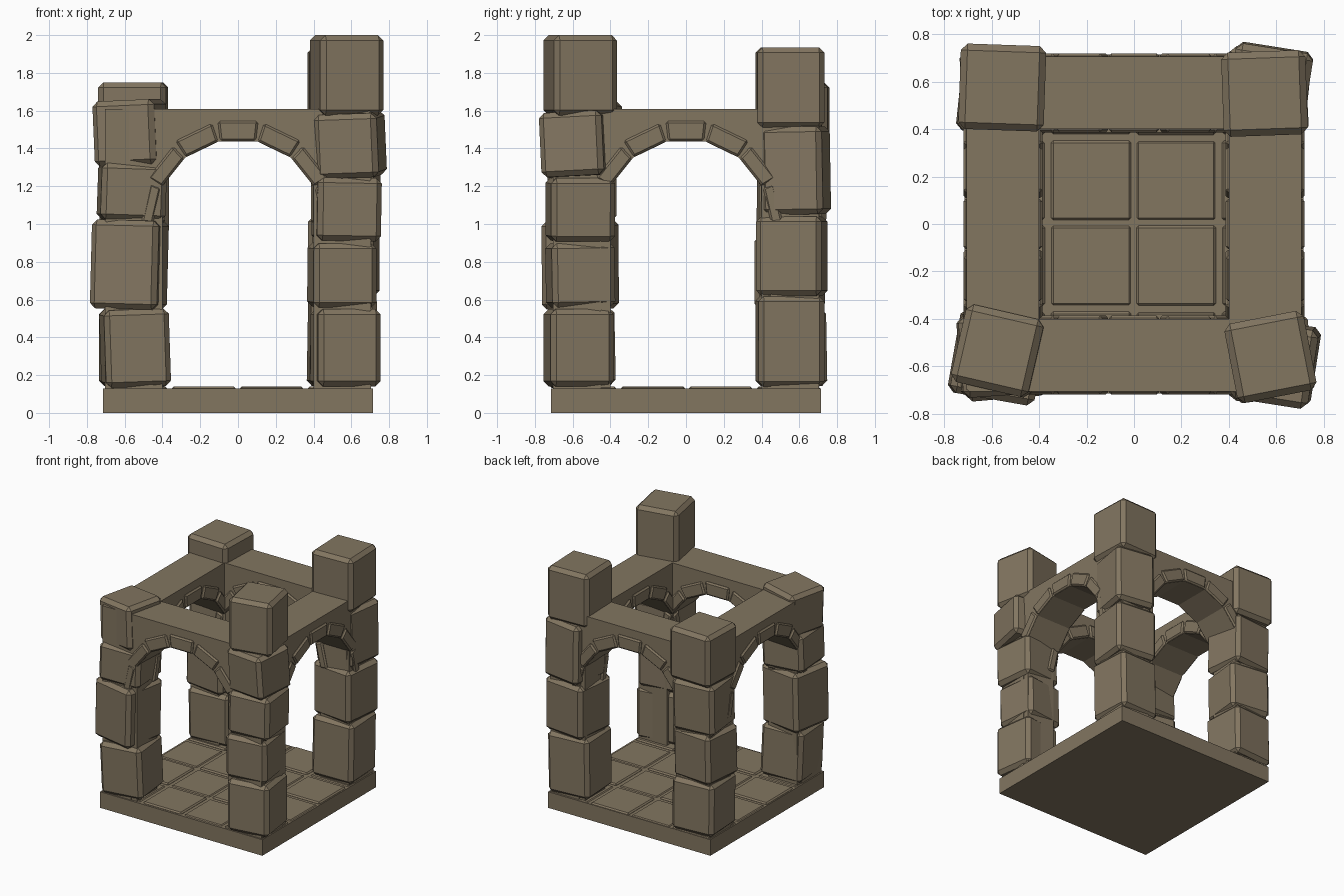
import bpy
import bmesh
from math import radians, sin, cos, pi
from mathutils import Matrix, Vector

if "Cube" in bpy.data.objects:
    bpy.data.objects.remove(bpy.data.objects["Cube"], do_unlink=True)

stone = bpy.data.materials.new("brown_stone")
stone.use_nodes = True
COLOR = (0.225, 0.18, 0.118, 1)
stone.diffuse_color = COLOR
bsdf = stone.node_tree.nodes["Principled BSDF"]
bsdf.inputs["Base Color"].default_value = COLOR
bsdf.inputs["Roughness"].default_value = 0.9


def finish(name, bm, bevel=0, turn=0):
    """Turn a bmesh into an object, optionally chamfered and turned about z."""
    bmesh.ops.recalc_face_normals(bm, faces=bm.faces)
    if bevel:
        bmesh.ops.bevel(bm, geom=bm.edges[:], offset=bevel, segments=1,
                        affect='EDGES', clamp_overlap=True)
    bm.transform(Matrix.Rotation(radians(turn), 4, 'Z'))
    mesh = bpy.data.meshes.new(name)
    bm.to_mesh(mesh)
    bm.free()
    mesh.materials.append(stone)
    obj = bpy.data.objects.new(name, mesh)
    bpy.context.collection.objects.link(obj)
    return obj


def block(name, center, size, rot=(0, 0, 0), bevel=0):
    bm = bmesh.new()
    bmesh.ops.create_cube(bm, size=1)
    bm.transform(Matrix.Diagonal((*size, 1)))
    obj = finish(name, bm, bevel)
    obj.location = center
    obj.rotation_euler = [radians(a) for a in rot]
    return obj


def extrude_profile(name, points, y0, y1, bevel=0, turn=0):
    """Extrude an x-z outline from y0 to y1."""
    bm = bmesh.new()
    face = bm.faces.new([bm.verts.new((x, y0, z)) for x, z in points])
    out = bmesh.ops.extrude_face_region(bm, geom=[face])
    moved = [v for v in out["geom"] if isinstance(v, bmesh.types.BMVert)]
    bmesh.ops.translate(bm, verts=moved, vec=(0, y1 - y0, 0))
    return finish(name, bm, bevel, turn)


# Floor slab and its paving tiles
HALF = 0.715
block("floor_slab", (0, 0, 0.064), (2 * HALF, 2 * HALF, 0.128))
spans = [(-0.705, -0.375), (-0.35, -0.012), (0.01, 0.345), (0.37, 0.705)]
for i, (xa, xb) in enumerate(spans):
    for j, (ya, yb) in enumerate(spans):
        top = 0.135 + 0.005 * ((i + j) % 2)
        block("floor_tile", ((xa + xb) / 2, (ya + yb) / 2 + 0.006, top - 0.02),
              (xb - xa, yb - ya, 0.04), bevel=0.01)

# Arched walls: a half circle in seven straight pieces
RADIUS, SPRING, TOP, PIECES = 0.449, 1.0, 1.61, 7
OUTER, INNER = -0.705, -0.40


def arch_point(k, extra=0.0):
    a = pi * k / PIECES
    r = RADIUS + extra
    return Vector((r * cos(a), SPRING + r * sin(a)))


arch = [arch_point(k) for k in range(PIECES + 1)]
outline = ([(0.70, 0.12), (RADIUS, 0.12)] + arch
           + [(-RADIUS, 0.12), (-0.70, 0.12), (-0.70, TOP), (0.70, TOP)])
THICKNESS = [0.062, 0.085, 0.10, 0.105]

for turn in (0, 90, 180, 270):
    extrude_profile("arched_wall", outline, OUTER, INNER, turn=turn)
    # Wedge stones showing on both faces of the wall
    for k in range(PIECES):
        a, b = arch[k], arch[k + 1]
        along = (b - a).normalized()
        out = Vector((along.y, -along.x))
        t = THICKNESS[min(k, PIECES - 1 - k)]
        p, q = a + along * 0.005 + out * 0.002, b - along * 0.005 + out * 0.002
        flare = along * 0.012
        wedge = [p, q, q + out * t + flare, p + out * t - flare]
        extrude_profile("arch_stone", wedge, OUTER - 0.014, INNER + 0.014,
                        bevel=0.011, turn=turn)

# Corner pillars: x, y, bottom, top, width, tilt x, tilt y, turn
PILLARS = {
    "front_right_pillar": [
        (-0.545, -0.56, 0.14, 0.55, 0.345, 1, -2, 5),
        (-0.575, -0.56, 0.55, 1.02, 0.36, 0, 1.5, -10),
        (-0.562, -0.55, 1.02, 1.32, 0.345, 0, 2, 4),
        (-0.57, -0.535, 1.31, 1.655, 0.335, 0, -2.5, -13)],
    "front_left_pillar": [
        (0.57, -0.57, 0.14, 0.55, 0.335, 0, 0, 8),
        (0.55, -0.56, 0.56, 0.90, 0.335, 1, 0, 7),
        (0.575, -0.56, 0.91, 1.245, 0.34, 0, 1, 6),
        (0.595, -0.585, 1.25, 1.59, 0.335, 3, -2, -9),
        (0.575, -0.56, 1.575, 2.0, 0.34, 0, 0, 11)],
    "back_left_pillar": [
        (0.55, 0.55, 0.14, 0.62, 0.35, 0, 1, 3),
        (0.56, 0.56, 0.62, 1.04, 0.35, 0, 0, -6),
        (0.57, 0.58, 1.05, 1.515, 0.33, 1, 0, -9),
        (0.55, 0.55, 1.51, 1.935, 0.355, 0, 0, 2)],
    "back_right_pillar": [
        (-0.55, 0.56, 0.14, 0.55, 0.35, 1, 0, 4),
        (-0.56, 0.55, 0.55, 0.94, 0.345, 0, 1, -6),
        (-0.55, 0.56, 0.94, 1.34, 0.345, -1, 0, 5),
        (-0.555, 0.575, 1.34, 1.75, 0.36, 0, 0, -2)],
}
for name, stones in PILLARS.items():
    for x, y, z0, z1, w, *rot in stones:
        block(name + "_stone", (x, y, (z0 + z1) / 2), (w, w, z1 - z0),
              rot, bevel=0.028)
